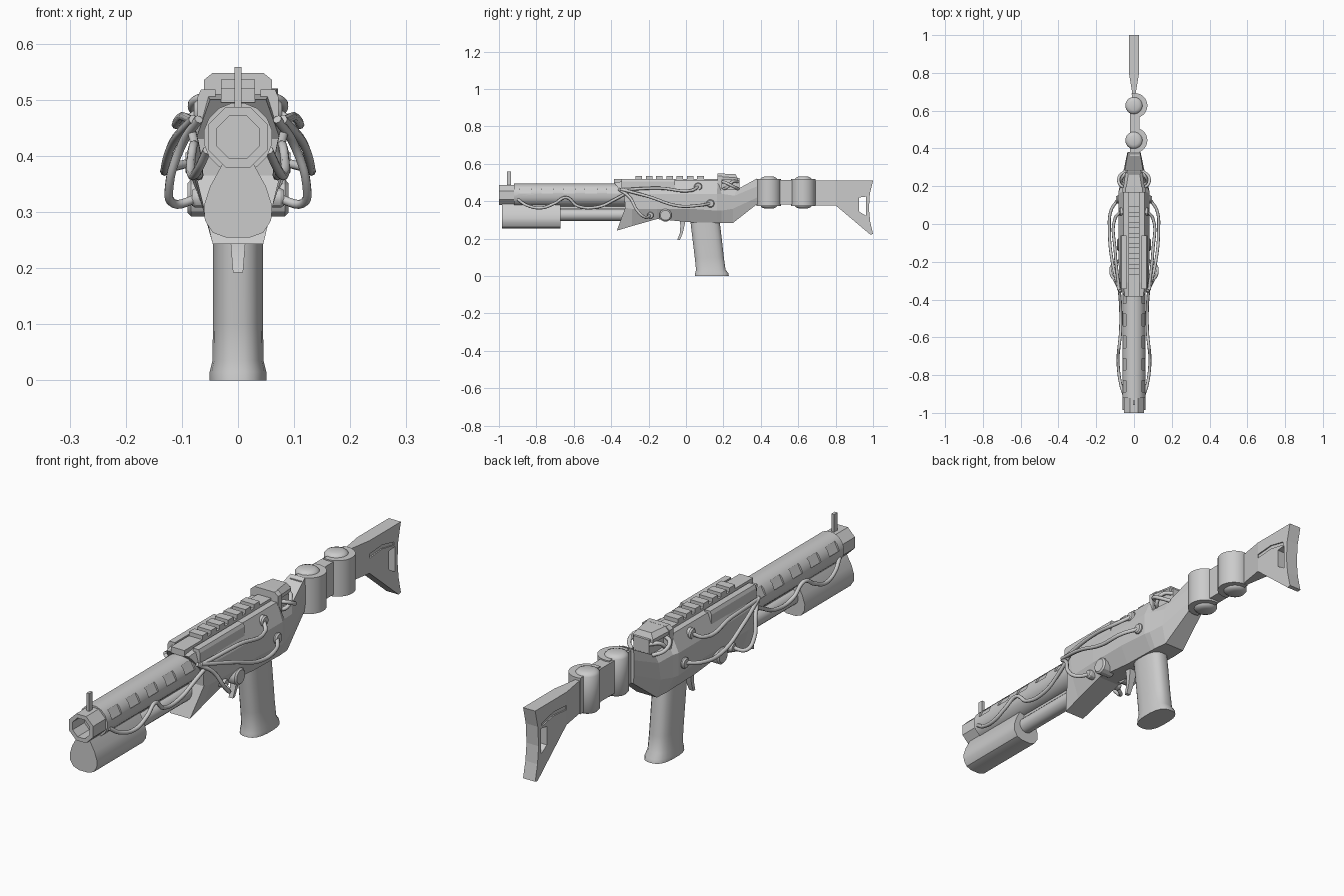
import bpy, bmesh
from math import sin, cos, pi, radians
from mathutils import Vector

if "Cube" in bpy.data.objects:
    bpy.data.objects.remove(bpy.data.objects["Cube"])


def finish(name, verts, faces, smooth=None):
    bm = bmesh.new()
    vs = [bm.verts.new(v) for v in verts]
    for f in faces:
        bm.faces.new([vs[i] for i in f])
    bmesh.ops.recalc_face_normals(bm, faces=bm.faces)
    me = bpy.data.meshes.new(name)
    bm.to_mesh(me)
    bm.free()
    ob = bpy.data.objects.new(name, me)
    bpy.context.collection.objects.link(ob)
    if smooth:
        bpy.ops.object.select_all(action='DESELECT')
        ob.select_set(True)
        bpy.context.view_layer.objects.active = ob
        bpy.ops.object.shade_smooth_by_angle(angle=radians(smooth))
    return ob


def loft(name, rings, smooth=None):
    """Skin equal, even-sized rings; ends are closed with strips of quads."""
    n, last = len(rings[0]), (len(rings) - 1) * len(rings[0])
    faces = [(k * n + i, k * n + (i + 1) % n, (k + 1) * n + (i + 1) % n, (k + 1) * n + i)
             for k in range(len(rings) - 1) for i in range(n)]
    for o in (0, last):
        faces += [(o + i, o + i + 1, o + n - 2 - i, o + n - 1 - i) for i in range(n // 2 - 1)]
    return finish(name, [p for r in rings for p in r], faces, smooth)


def place(axis, t, u, v):
    return {'x': (t, u, v), 'y': (u, t, v), 'z': (u, v, t)}[axis]


def prism(name, axis, pts, a, b, smooth=None):
    n = len(pts)
    verts = [place(axis, t, *p) for t in (a, b) for p in pts]
    faces = [tuple(range(n)), tuple(range(n, 2 * n))]
    faces += [(i, (i + 1) % n, n + (i + 1) % n, n + i) for i in range(n)]
    return finish(name, verts, faces, smooth)


def lathe(name, axis, c, profile, n=24, smooth=40):
    """profile is (position along axis, radius); c is the centre in the other two axes"""
    rings = [[place(axis, t, c[0] + r * cos(2 * pi * (i + .5) / n), c[1] + r * sin(2 * pi * (i + .5) / n))
              for i in range(n)] for t, r in profile]
    return loft(name, rings, smooth)


def box(name, lo, hi):
    return prism(name, 'z', [(lo[0], lo[1]), (hi[0], lo[1]), (hi[0], hi[1]), (lo[0], hi[1])], lo[2], hi[2])


def mirrored(pts):
    return pts + [(-p[0], *p[1:]) for p in reversed(pts)]


def cable(name, pts, r=.008):
    cu = bpy.data.curves.new(name, 'CURVE')
    cu.dimensions = '3D'
    cu.bevel_depth, cu.bevel_resolution, cu.resolution_u = r, 2, 6
    sp = cu.splines.new('BEZIER')
    sp.bezier_points.add(len(pts) - 1)
    for bp, p in zip(sp.bezier_points, pts):
        bp.co = p
        bp.handle_left_type = bp.handle_right_type = 'AUTO'
    cu.use_fill_caps = True
    ob = bpy.data.objects.new(name, cu)
    bpy.context.collection.objects.link(ob)


def cut(ob, cutter):
    m = ob.modifiers.new('cut', 'BOOLEAN')
    m.operation, m.object, m.solver = 'DIFFERENCE', cutter, 'EXACT'
    cutter.hide_render = True
    cutter.hide_set(True)


# Barrel, hollow octagonal muzzle and front sight
barrel = lathe('barrel', 'y', (0, .433), [(-.92, .062), (-.3, .062)], 16, 30)
lathe('muzzle', 'y', (0, .433), [(-.9, .058), (-1, .058), (-1, .041), (-.925, .041)], 8, None)
box('front_sight', (-.006, -.957, .48), (.006, -.935, .558))

# Shallow vents along both sides of the barrel
verts, faces = [], []
for s in (-1, 1):
    for k in range(5):
        o, y = len(verts), -.89 + k * .117
        a = radians(28)
        out, up = Vector((s * cos(a), 0, sin(a))), Vector((-s * sin(a), 0, cos(a)))
        for d in (.054, .08):
            for yy, h in ((y, -.02), (y + .062, -.02), (y + .062, .02), (y, .02)):
                verts.append(Vector((0, yy, .433)) + out * d + up * h)
        faces += [tuple(o + i for i in f) for f in ((0, 1, 2, 3), (4, 5, 6, 7), (0, 1, 5, 4),
                                                    (1, 2, 6, 5), (2, 3, 7, 6), (3, 0, 4, 7))]
cut(barrel, finish('vent_cutter', verts, faces))

# Pump handle on its tube and guide rod
prism('pump_handle', 'y', mirrored([(.028, .385), (.05, .345), (.061, .31), (.059, .285),
                                    (.045, .263), (.02, .254)]), -.985, -.67, 35)
lathe('pump_tube', 'y', (0, .327), [(-.7, .032), (-.28, .032)], 16)
lathe('guide_rod', 'y', (0, .365), [(-.7, .012), (-.28, .012)], 10)

# Faceted receiver, front to back
sections = [
    [(.05, -.385, .50), (.075, -.33, .43), (.075, -.325, .365), (.045, -.37, .243)],
    [(.055, -.31, .51), (.078, -.3, .44), (.078, -.29, .36), (.047, -.29, .267)],
    [(.055, -.155, .51), (.083, -.155, .44), (.083, -.155, .36), (.05, -.155, .305)],
    [(.055, .02, .51), (.083, .02, .44), (.083, .02, .36), (.05, .02, .288)],
    [(.055, .17, .51), (.083, .165, .44), (.083, .165, .35), (.05, .165, .285)],
    [(.055, .185, .465), (.075, .19, .44), (.078, .19, .35), (.05, .19, .284)],
    [(.05, .27, .462), (.06, .26, .43), (.062, .25, .36), (.045, .25, .283)],
    [(.032, .38, .522), (.035, .38, .48), (.035, .38, .42), (.03, .38, .385)]]
loft('receiver', [mirrored(s) for s in sections])

# Top rail with teeth
box('rail_base', (-.03, -.385, .495), (.03, .17, .52))
for k in range(7):
    box('rail_tooth', (-.03, -.27 + k * .055, .515), (.03, -.235 + k * .055, .536))

# Rear block: front plate, core and tapered roof
prism('rear_plate', 'y', mirrored([(.045, .548), (.061, .535), (.061, .45)]), .168, .192)
box('rear_core', (-.035, .18, .43), (.035, .285, .525))
loft('rear_roof', [mirrored([(.045, .17, .548), (.06, .17, .533), (.06, .17, .52)]),
                   mirrored([(.03, .265, .546), (.045, .275, .525), (.045, .275, .51)])])

for s in (-1, 1):
    side = 'right' if s > 0 else 'left'
    # Side panels and sockets
    prism(side + '_panel', 'y', [(s * .04, .518), (s * .066, .518), (s * .072, .505),
                                 (s * .072, .465), (s * .04, .455)], -.345, -.06)
    for nm, y, z, r, e in (('pivot', -.11, .325, .034, .09), ('upper_socket', .065, .478, .022, .078),
                           ('lower_socket', .13, .388, .022, .094), ('front_socket', -.19, .325, .018, .082)):
        lathe(side + '_' + nm, 'x', (y, z), [(s * .03, r), (s * (e - .006), r), (s * e, r * .8)], 12, 30)
    # Loose cables
    paths = {
        'upper_cable': [(.07, .065, .478), (.1, .03, .458), (.1, -.14, .47), (.08, -.34, .462)],
        'lower_cable': [(.085, .13, .388), (.122, .07, .378), (.13, -.04, .375), (.115, -.2, .425),
                        (.08, -.35, .465)],
        'front_cable': [(.07, -.19, .325), (.115, -.22, .315), (.122, -.26, .35), (.1, -.3, .42),
                        (.07, -.36, .465)],
        'barrel_cable': [(.085, -.3, .455), (.075, -.38, .41), (.07, -.47, .37), (.072, -.58, .375),
                         (.078, -.64, .42), (.084, -.7, .39), (.082, -.77, .365), (.07, -.85, .378),
                         (.055, -.9, .41)],
        'rear_cable_a': [(.045, .19, .505), (.075, .21, .5), (.078, .25, .48), (.045, .28, .465)],
        'rear_cable_b': [(.045, .2, .465), (.066, .22, .475), (.06, .25, .505), (.03, .28, .505)]}
    for nm, pts in paths.items():
        cable(side + '_' + nm, [(s * x, y, z) for x, y, z in pts])

# Grip: rounded sections from top to flared base
rings = []
for z, y0, y1, w in ((.3, .022, .18, .045), (.2, .034, .192, .045), (.1, .046, .203, .045),
                     (.035, .053, .212, .046), (.015, .048, .227, .051), (0, .046, .23, .051)):
    ring = []
    for i in range(20):
        c, q = cos(2 * pi * (i + .5) / 20), sin(2 * pi * (i + .5) / 20)
        sx, sy = (abs(c) ** .75) * (1 if c > 0 else -1), (abs(q) ** .75) * (1 if q > 0 else -1)
        ring.append((w * sx, (y0 + y1) / 2 + (y1 - y0) / 2 * sy, z))
    rings.append(ring)
loft('grip', rings, 40)

# Trigger
loft('trigger', [[(-w, a, z), (w, a, z), (w, b, z), (-w, b, z)] for z, a, b, w in
                 ((.31, -.035, .0, .017), (.27, -.03, -.008, .015), (.23, -.033, -.017, .012),
                  (.192, -.047, -.033, .009))], 30)

# Stock neck and two canisters in half-round holders
box('stock_neck', (-.02, .36, .383), (.03, .66, .515))
for k, yc in enumerate((.443, .627)):
    lathe(f'canister_{k + 1}', 'z', (0, yc), [(.362, .025), (.367, .038), (.376, .046), (.518, .046),
                                              (.527, .038), (.532, .025)], 24, 50)
    arc = [radians(-105 + 210 * i / 16) for i in range(17)]
    prism(f'canister_holder_{k + 1}', 'z',
          [(.005 + .066 * cos(a), yc + .066 * sin(a)) for a in arc] +
          [(.044 * cos(a), yc + .044 * sin(a)) for a in reversed(arc)], .375, .52, 35)

# Stock: tapered link and butt with a hole and side grooves
loft('stock_link', [[(-w, y, .378), (w, y, .378), (w, y, .51), (-w, y, .51)]
                    for y, w in ((.66, .004), (.8, .027))])
butt = prism('stock_butt', 'x', [(.8, .51), (1, .51), (.983, .44), (.978, .36), (.985, .29),
                                 (1, .225), (.985, .222), (.8, .378)], -.027, .027)
cut(butt, prism('hole_cutter', 'x', [(.925, .42), (.963, .425), (.963, .322), (.925, .345)], -.1, .1))
for s in (-1, 1):
    cut(butt, prism('groove_cutter', 'x', [(.79, .455), (.88, .462), (.955, .445), (.955, .432),
                                           (.88, .446), (.79, .438)], s * .022, s * .05))
